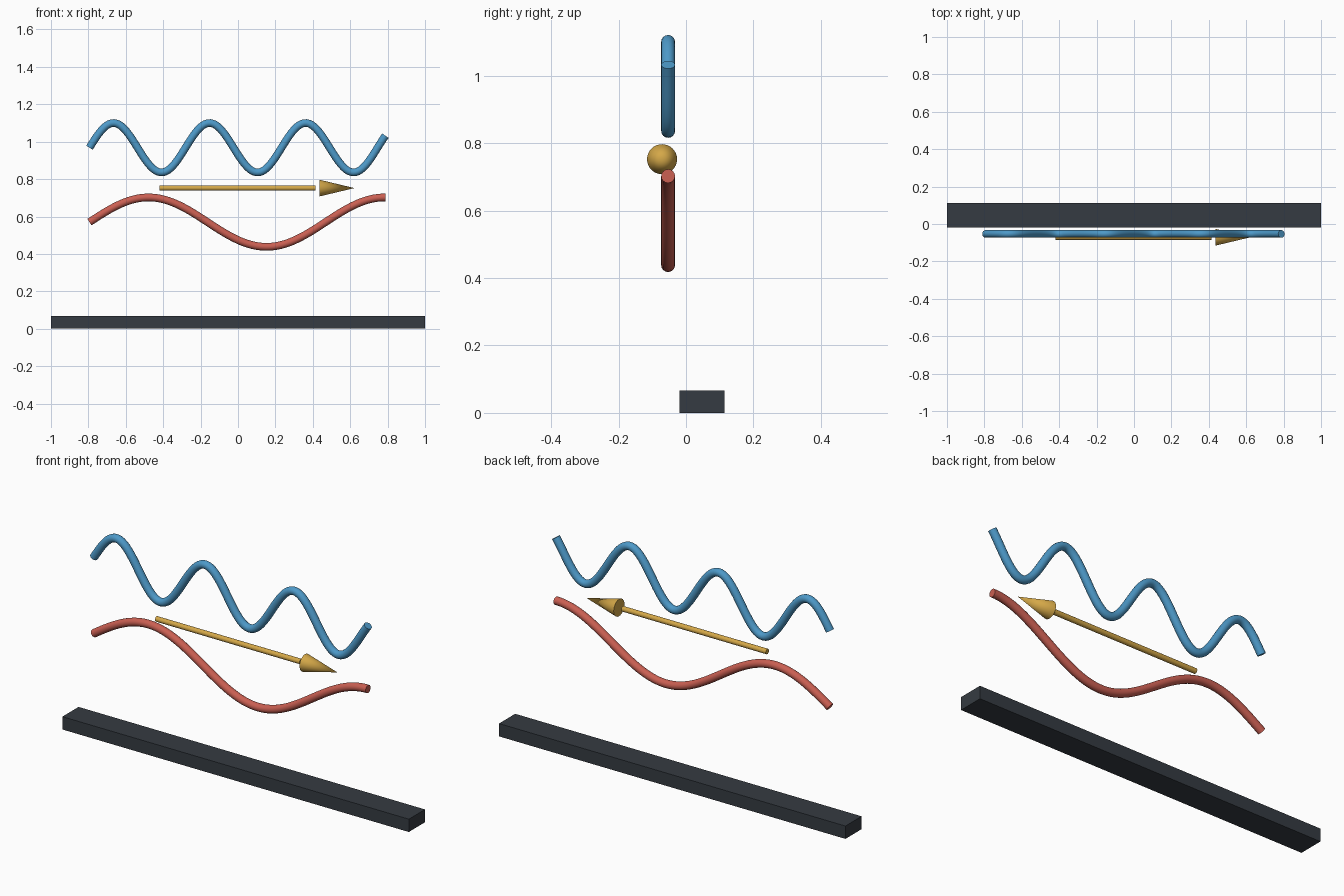
import bpy
import math

cube = bpy.data.objects.get("Cube")
if cube:
    bpy.data.objects.remove(cube, do_unlink=True)


def material(name, rgb):
    mat = bpy.data.materials.new(name)
    mat.use_nodes = True
    color = (*rgb, 1.0)
    mat.diffuse_color = color
    bsdf = mat.node_tree.nodes["Principled BSDF"]
    bsdf.inputs["Base Color"].default_value = color
    return mat


blue = material("sky blue", (0.075, 0.32, 0.58))
red = material("coral red", (0.59, 0.115, 0.085))
gold = material("gold", (0.66, 0.39, 0.065))
slate = material("dark slate", (0.036, 0.044, 0.054))


def finish(name, mat, smooth=True):
    obj = bpy.context.object
    obj.name = obj.data.name = name
    obj.data.materials.clear()
    obj.data.materials.append(mat)
    if smooth:
        bpy.ops.object.shade_smooth_by_angle(angle=math.radians(40))
    return obj


def wave(name, mat, mid_z, period, start=-0.794, end=0.788, height=0.132, steps=120):
    """Round tube following a sine wave along x, closed at both ends."""
    curve = bpy.data.curves.new(name, "CURVE")
    curve.dimensions = "3D"
    curve.bevel_depth = 0.0205
    curve.bevel_resolution = 6
    curve.use_fill_caps = True
    spline = curve.splines.new("POLY")
    spline.points.add(steps)
    for i, point in enumerate(spline.points):
        x = start + (end - start) * i / steps
        z = mid_z + height * math.sin(math.tau * (x - start) / period)
        point.co = (x, -0.053, z, 1)
    obj = bpy.data.objects.new(name, curve)
    bpy.context.collection.objects.link(obj)
    bpy.ops.object.select_all(action="DESELECT")
    obj.select_set(True)
    bpy.context.view_layer.objects.active = obj
    bpy.ops.object.convert(target="MESH")
    finish(name, mat)


def arrow_part(name, x0, x1, radius, tip):
    """Cylinder or cone lying along x."""
    bpy.ops.mesh.primitive_cone_add(
        vertices=32, radius1=radius, radius2=tip, depth=x1 - x0,
        location=((x0 + x1) / 2, -0.071, 0.752), rotation=(0, math.pi / 2, 0))
    finish(name, gold)


# Base bar
bpy.ops.mesh.primitive_cube_add(size=1, location=(0, 0.047, 0.0335))
bpy.context.object.scale = (2, 0.133, 0.067)
finish("base_bar", slate, smooth=False)

# Short and long waves
wave("short_wave", blue, 0.968, 0.5135)
wave("long_wave", red, 0.57, 1.262)

# Arrow between the waves, with a small gap before its head
arrow_part("arrow_shaft", -0.42, 0.414, 0.0135, 0.0135)
arrow_part("arrow_head", 0.436, 0.623, 0.0445, 0)
